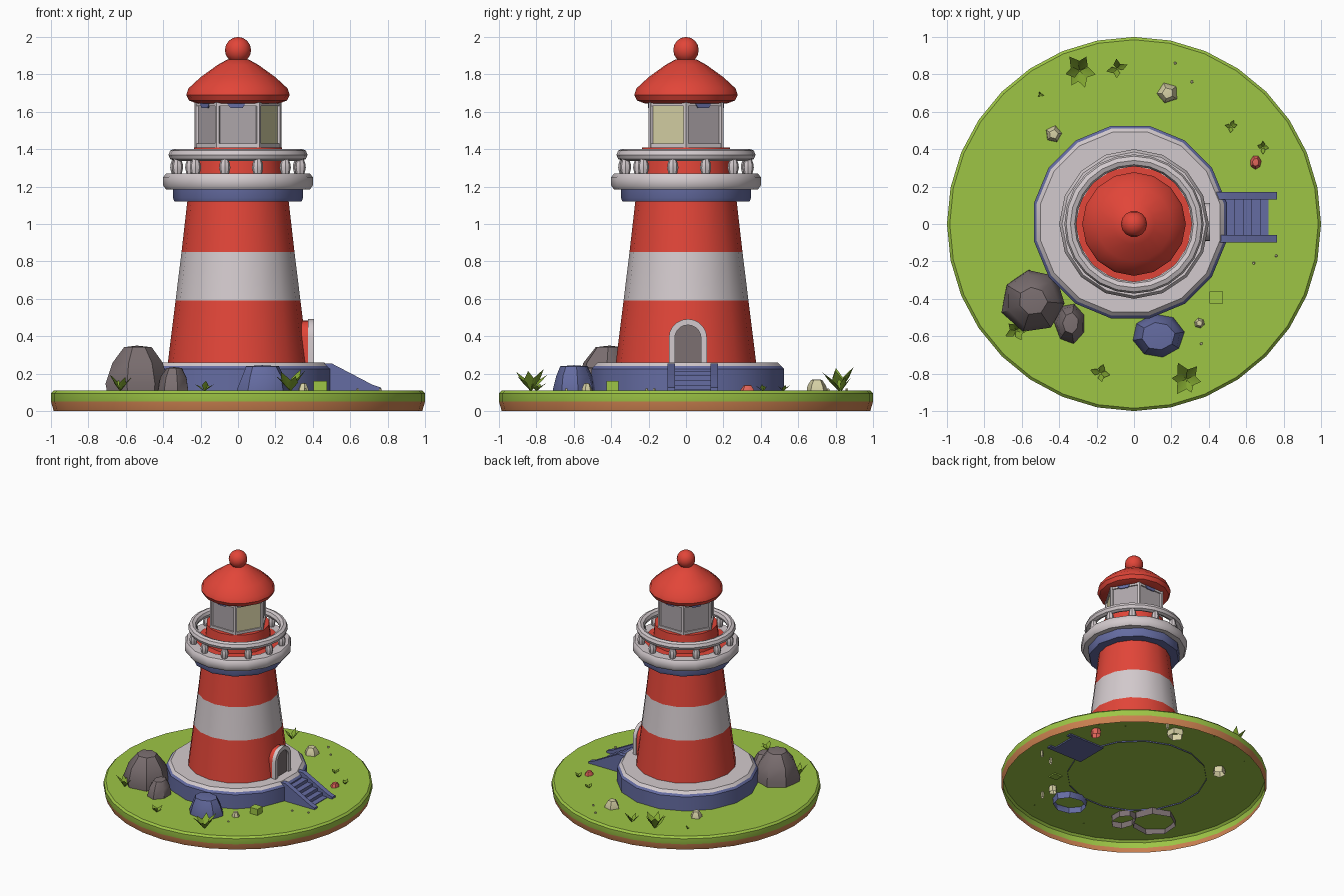
import bpy, bmesh, random
from math import sin, cos, pi, radians
from mathutils import Vector

random.seed(4)
cube = bpy.data.objects.get("Cube")
if cube:
    bpy.data.objects.remove(cube)


def material(name, r, g, b):
    m = bpy.data.materials.new(name)
    m.use_nodes = True
    m.diffuse_color = (r, g, b, 1)
    m.node_tree.nodes["Principled BSDF"].inputs["Base Color"].default_value = (r, g, b, 1)
    return m


GRASS = material("grass green", .34, .56, .06)
LEAF = material("leaf green", .22, .38, .03)
RED = material("red paint", .76, .06, .04)
WHITE = material("warm white", .65, .59, .61)
BLUE = material("slate blue", .13, .15, .36)
SOIL = material("soil brown", .6, .22, .08)
ROCK = material("rock grey", .2, .16, .165)
CREAM = material("cream", .68, .64, .38)
PINK = material("coral pink", .75, .13, .1)
PANE = material("pane grey", .42, .38, .4)
made = []


def add(name, bm, mats, loc=(0, 0, 0)):
    bmesh.ops.recalc_face_normals(bm, faces=bm.faces)
    mesh = bpy.data.meshes.new(name)
    bm.to_mesh(mesh)
    bm.free()
    for m in mats:
        mesh.materials.append(m)
    ob = bpy.data.objects.new(name, mesh)
    ob.location = loc
    bpy.context.collection.objects.link(ob)
    made.append(ob)
    return ob


def lathe(name, profile, seg, mats, loc=(0, 0, 0), bands=None, loop=False, size=(1, 1), jitter=0, turn=0):
    """Spin an (r, z) profile; bands gives the material index of each profile step."""
    bm = bmesh.new()
    rings = []
    for r, z in profile:
        ring = []
        for i in range(seg if r else 1):
            a = turn + 2 * pi * i / seg
            k = r * (1 + random.uniform(-jitter, jitter))
            ring.append(bm.verts.new((k * cos(a) * size[0], k * sin(a) * size[1], z)))
        rings.append(ring)
    pairs = list(zip(rings, rings[1:]))
    if loop:
        pairs.append((rings[-1], rings[0]))
    for n, (low, up) in enumerate(pairs):
        for i in range(seg):
            j = (i + 1) % seg
            corners = [low[i % len(low)], low[j % len(low)], up[j % len(up)], up[i % len(up)]]
            face = bm.faces.new(list(dict.fromkeys(corners)))
            face.material_index = bands[n] if bands else 0
    return add(name, bm, mats, loc)


def prism(name, pts, axis, a, b, mat):
    """Extrude a flat outline along x (outline in y, z) or y (outline in x, z)."""
    bm = bmesh.new()
    ends = [[bm.verts.new((d, p, z) if axis == "x" else (p, d, z)) for p, z in pts] for d in (a, b)]
    for end in ends:
        bm.faces.new(end)
    for i in range(len(pts)):
        j = (i + 1) % len(pts)
        bm.faces.new((ends[0][i], ends[0][j], ends[1][j], ends[1][i]))
    return add(name, bm, [mat])


# Island: open underneath, grass over a soil skirt
lathe("island", [(.985, 0), (1, .05), (1, .095), (.985, .11), (.53, .11), (0, .11)], 32,
      [SOIL, GRASS], bands=[0, 1, 1, 1, 1])

# Stone base with white paving
lathe("base", [(.525, .1), (.525, .225), (.51, .24), (.49, .26), (0, .26)], 16,
      [BLUE, WHITE], (-.02, .01, 0), [0, 0, 1, 1], turn=pi / 16)

# Tapered striped tower
lathe("tower", [(.375, .26), (.334, .59), (.302, .85), (.262, 1.2)], 16, [RED, WHITE], bands=[0, 1, 0])

# Gallery: bracket ring, deck, red drum, balusters and handrail
lathe("bracket_ring", [(.26, 1.12), (.34, 1.12), (.348, 1.14), (.348, 1.2)], 12, [BLUE])
lathe("gallery_deck", [(.26, 1.185), (.385, 1.185), (.4, 1.205), (.4, 1.25), (.385, 1.27), (.31, 1.27)], 16, [WHITE])
lathe("lantern_drum", [(.33, 1.262), (.25, 1.265), (.235, 1.41), (0, 1.41)], 16, [RED])
for i in range(12):
    a = radians(18 + 30 * i)
    lathe("baluster", [(.022, 1.265), (.03, 1.3), (.028, 1.32), (.018, 1.35)], 8, [WHITE],
          (.34 * sin(a), -.34 * cos(a), 0))
lathe("handrail", [(.34 + .032 * cos(t * pi / 4), 1.37 + .032 * sin(t * pi / 4)) for t in range(8)],
      24, [WHITE], loop=True)

# Six-sided lantern room with one lit pane
lantern = lathe("lantern_panes", [(.218, 1.41), (.218, 1.65)], 6, [PANE, CREAM])
lantern.data.polygons[5].material_index = 1
for z in (1.41, 1.63):
    lathe("lantern_frame", [(.21, z), (.23, z), (.23, z + .02), (.21, z + .02)], 6, [WHITE], loop=True)
for i in range(6):
    a = pi * i / 3
    lathe("lantern_post", [(.014, 1.41), (.014, 1.66)], 6, [WHITE], (.218 * cos(a), .218 * sin(a), 0))
    if i != 1:
        trim = prism("pane_trim", [(-.06, 1.645), (.04, 1.645), (.025, 1.62), (-.04, 1.62)], "y", -.202, -.195, BLUE)
        trim.rotation_euler.z = a

# Roof cap and ball finial
lathe("roof", [(0, 1.65), (.22, 1.645), (.262, 1.66), (.277, 1.69), (.265, 1.725), (.2, 1.785), (.11, 1.85),
               (.06, 1.878), (0, 1.885)], 16, [RED])
lathe("finial", [(.07 * sin(t * pi / 8), 1.93 - .07 * cos(t * pi / 8)) if 0 < t < 8 else (0, 1.86 + t * .0175)
                 for t in range(9)], 14, [RED])


# Arched doorway
def arch(w):
    top = [(.01 + w * cos(t * pi / 10), .39 + w * sin(t * pi / 10)) for t in range(11)]
    return [(.01 + w, .25)] + top + [(.01 - w, .25)]


prism("door_surround", arch(.095), "x", .25, .385, RED)
prism("door", arch(.075), "x", .38, .39, ROCK)
bm = bmesh.new()
rows = [[bm.verts.new((x, y, z)) for y, z in arch(w)]
        for x, w in ((.375, .07), (.405, .07), (.405, .102), (.375, .102))]
for r in range(4):
    p, q = rows[r], rows[(r + 1) % 4]
    for i in range(len(p) - 1):
        bm.faces.new((p[i], p[i + 1], q[i + 1], q[i]))
add("door_frame", bm, [WHITE])

# Stairs with sloping side walls
for y in (-.1, .13):
    prism("stair_side", [(.44, .1), (.765, .1), (.765, .125), (.72, .14), (.5, .255), (.44, .255)],
          "y", y, y + .04, BLUE)
steps = [(.44, .1)]
for i in range(5):
    x, z = .72 - .045 * i, .115 + .025 * i
    steps += [(x, z - .025 if i else .1), (x, z)]
prism("steps", steps + [(.44, steps[-1][1])], "y", -.07, .14, BLUE)


# Boulders and pebbles: jittered, low-sided, open at the buried end
def stone(name, x, y, rx, ry, top, mat, seg=7, crown=.5):
    h = top - .06
    lathe(name, [(.95, 0), (1, .3 * h), (.85, .68 * h), (crown, .97 * h), (0, h)], seg, [mat],
          (x, y, .06), size=(rx, ry), jitter=.06, turn=random.random())


stone("large_boulder", -.54, -.41, .17, .17, .35, ROCK, 7, .45)
stone("small_boulder", -.34, -.53, .085, .11, .235, ROCK)
stone("blue_boulder", .13, -.6, .135, .115, .245, BLUE, 8, .65)
stone("pebble", .18, .7, .062, .06, .17, CREAM, 5)
stone("pebble", -.43, .48, .05, .05, .16, CREAM, 5)
stone("pebble", .35, -.53, .032, .03, .15, CREAM, 6)
stone("coral_pebble", .65, .33, .035, .042, .14, PINK, 7)
for x, y in ((.22, .86), (.31, .76), (.64, -.21), (.76, -.17), (.36, -.64)):
    stone("tiny_pebble", x, y, .012, .012, .122, CREAM, 5)
prism("mossy_block", [(.405, .1), (.475, .1), (.475, .16), (.405, .16)], "y", -.425, -.36, GRASS)


# Grass tufts: folded pointed blades fanning outwards
def tuft(x, y, reach, height, count):
    bm = bmesh.new()
    for i in range(count):
        a = 2 * pi * (i + random.uniform(-.25, .25)) / count
        out, side = Vector((cos(a), sin(a), 0)), Vector((-sin(a), cos(a), 0))
        r, h = reach * random.uniform(.75, 1), height * random.uniform(.65, 1)
        mid = out * r * .45 + Vector((0, 0, h * .45))
        root, tip = bm.verts.new((0, 0, 0)), bm.verts.new(out * r + Vector((0, 0, h)))
        rib = bm.verts.new(mid)
        for s in (-1, 1):
            edge = bm.verts.new(mid + side * s * reach * .3 + Vector((0, 0, h * .12)))
            bm.faces.new((root, rib, edge))
            bm.faces.new((rib, tip, edge))
    add("grass_tuft", bm, [LEAF], (x, y, .105))


for spec in ((-.29, .82, .1, .13, 6), (-.09, .83, .06, .09, 4), (.28, -.83, .1, .12, 6), (-.18, -.8, .06, .06, 4),
             (-.63, -.57, .07, .1, 5), (.52, .52, .04, .04, 4), (.69, .41, .04, .04, 4), (-.5, .69, .02, .03, 3)):
    tuft(*spec)

# Smooth round forms, keep corners sharp
bpy.ops.object.select_all(action="DESELECT")
for ob in made:
    ob.select_set(True)
bpy.context.view_layer.objects.active = made[0]
bpy.ops.object.shade_smooth_by_angle(angle=radians(40))
